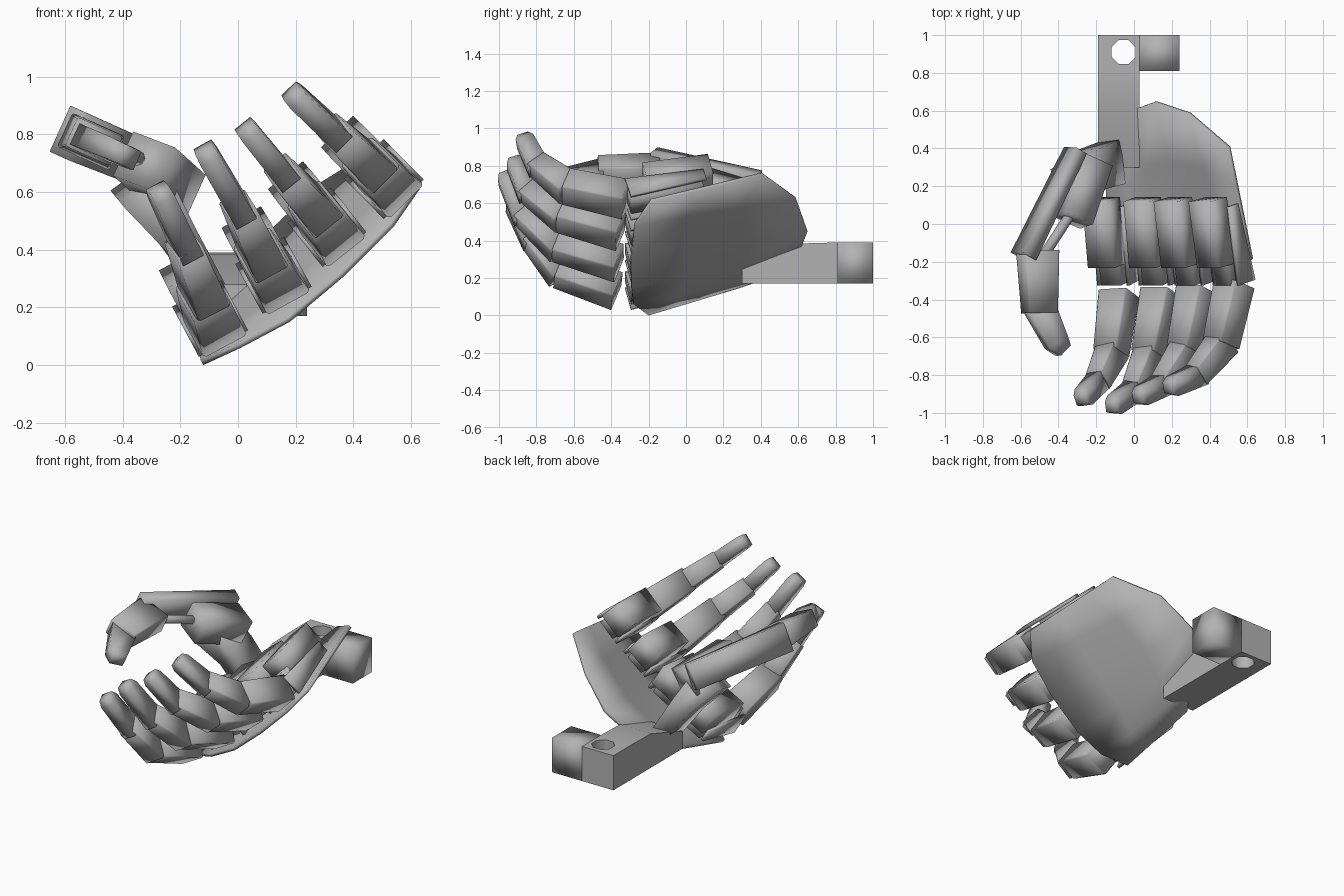
import bpy, bmesh, math
from mathutils import Vector as V

cube = bpy.data.objects.get("Cube")
if cube:
    bpy.data.objects.remove(cube, do_unlink=True)

grey = bpy.data.materials.new("plain_grey")
grey.use_nodes = True
colour = (0.45, 0.45, 0.45, 1)
grey.diffuse_color = colour
grey.node_tree.nodes["Principled BSDF"].inputs["Base Color"].default_value = colour


def finish(name, bm):
    bmesh.ops.recalc_face_normals(bm, faces=bm.faces)
    mesh = bpy.data.meshes.new(name)
    bm.to_mesh(mesh)
    bm.free()
    mesh.materials.append(grey)
    ob = bpy.data.objects.new(name, mesh)
    bpy.context.collection.objects.link(ob)
    bpy.ops.object.select_all(action='DESELECT')
    ob.select_set(True)
    bpy.context.view_layer.objects.active = ob
    bpy.ops.object.shade_smooth()
    return ob


def loft(name, points, sizes, up, cut=0):
    """Box swept along points; each size is (width, height along up); cut trims the corners."""
    bm = bmesh.new()
    rings = []
    pts = [V(p) for p in points]
    for i, p in enumerate(pts):
        d = (pts[min(i + 1, len(pts) - 1)] - pts[max(i - 1, 0)]).normalized()
        side = d.cross(V(up)).normalized()
        top = side.cross(d).normalized()
        w, h = sizes[i][0] / 2, sizes[i][1] / 2
        c = cut * min(w, h) * 2
        corners = []
        for sx, sz in ((1, 1), (-1, 1), (-1, -1), (1, -1)):
            pair = [(sx * w, sz * (h - c)), (sx * (w - c), sz * h)]
            if not cut:
                pair = pair[:1]
            corners += pair if sx * sz > 0 else pair[::-1]
        rings.append([bm.verts.new(p + side * a + top * b) for a, b in corners])
    for r, s in zip(rings, rings[1:]):
        for k in range(len(r)):
            bm.faces.new((r[k], r[k - 1], s[k - 1], s[k]))
    bm.faces.new(rings[0])
    bm.faces.new(rings[-1])
    return finish(name, bm)


def prism(name, outline, z0, z1):
    """Upright prism over an xy outline."""
    bm = bmesh.new()
    face = bm.faces.new([bm.verts.new((x, y, z0)) for x, y in outline])
    out = bmesh.ops.extrude_face_region(bm, geom=[face])
    for v in out["geom"]:
        if isinstance(v, bmesh.types.BMVert):
            v.co.z = z1
    return finish(name, bm)


# Palm: curved sheet between a front edge and a back edge
front = [(-.12, -.2, 0), (.01, -.28, .06), (.18, -.29, .15), (.37, -.29, .31), (.54, -.27, .48), (.63, -.18, .61)]
back = [(-.15, .3, .15), (-.05, .44, .2), (.01, .61, .35), (.12, .65, .45), (.3, .59, .62), (.51, .41, .75)]
bm = bmesh.new()
rows = []
for a, b in zip(front, back):
    rows.append([bm.verts.new(V(a).lerp(V(b), k / 3)) for k in range(4)])
for r, s in zip(rows, rows[1:]):
    for k in range(3):
        bm.faces.new((r[k], r[k + 1], s[k + 1], s[k]))
palm = finish("palm_shell", bm)
shell = palm.modifiers.new("thickness", 'SOLIDIFY')
shell.thickness = 0.02
shell.offset = -1 if palm.data.polygons[0].normal.z < 0 else 1

# Fingers: knuckle, tip path and curl direction for each
fingers = {
    "index": ([(-.08, -.37, .13), (-.12, -.68, .24), (-.19, -.83, .42), (-.28, -.93, .615)], (-.47, 0, .88)),
    "middle": ([(.14, -.36, .28), (.08, -.69, .38), (0, -.88, .55), (-.12, -.97, .755)], (-.48, 0, .87)),
    "ring": ([(.33, -.35, .45), (.27, -.67, .54), (.15, -.85, .67), (.02, -.92, .83)], (-.62, 0, .78)),
    "little": ([(.53, -.32, .62), (.46, -.64, .69), (.33, -.80, .81), (.18, -.87, .95)], (-.7, 0, .71)),
}
for name, (path, curl) in fingers.items():
    p0, p1, p2, p3 = [V(p) for p in path]
    n = V(curl).normalized()
    across = V((0, -1, 0)).cross(n).normalized()
    loft(name + "_lower_segment", [p0, p1], [(.17, .16), (.145, .155)], n, .06)
    loft(name + "_middle_segment", [p1 - (p2 - p1) * .12, p2], [(.125, .16), (.1, .12)], n, .06)
    tip_end = p2.lerp(p3, .85)
    loft(name + "_fingertip", [p2 - (p3 - p2) * .2, tip_end, p3],
         [(.08, .12), (.075, .1), (.07, .06)], n)

    # Palm pad and the knuckle block beneath it
    base = V((p0.x, 0, p0.z))
    loft(name + "_palm_pad", [base + n * .2 + V((0, .13, 0)), base + n * .13 + V((0, -.22, 0))],
         [(.155, .135), (.16, .14)], n)
    loft(name + "_knuckle", [base + n * .11 + V((0, .08, 0)), base + n * .02 + V((0, -.31, 0))],
         [(.12, .12), (.12, .14)], n)
    # Pair of side plates holding the knuckle
    for label, s in (("left", 1), ("right", -1)):
        off = base + across * s * .088
        loft(name + "_side_plate_" + label,
             [off + n * .1 + V((0, .1, 0)), off + V((0, -.31, 0))],
             [(.018, .07), (.018, .13)], n)

# Thumb: curls across the palm
curl = (.91, 0, -.41)
loft("thumb_base_block", [(-.22, .33, .61), (-.325, .02, .705)], [(.17, .17), (.17, .17)], curl)
loft("thumb_outer_plate", [(-.31, .39, .69), (-.585, -.17, .805)], [(.16, .07), (.175, .08)], curl)
loft("thumb_link", [(-.33, .06, .71), (-.5, -.2, .77)], [(.05, .05), (.05, .05)], curl, .3)
loft("thumb_lower_segment", [(-.51, -.14, .775), (-.5, -.47, .775)], [(.13, .2), (.11, .17)], curl, .06)
loft("thumb_tip", [(-.51, -.42, .775), (-.41, -.63, .735), (-.375, -.67, .72)],
     [(.08, .16), (.075, .12), (.07, .08)], curl)
loft("thumb_mount", [(-.34, .2, .63), (-.22, .29, .46), (-.1, .33, .27)],
     [(.2, .19), (.22, .13), (.24, .1)], (.6, 0, .5))

# Wrist arm: sloped side profile pulled across its width
bm = bmesh.new()
profile = [(.3, .17), (1, .17), (1, .39), (.8, .39), (.62, .385), (.3, .28)]
face = bm.faces.new([bm.verts.new((-.19, y, z)) for y, z in profile])
out = bmesh.ops.extrude_face_region(bm, geom=[face])
for v in out["geom"]:
    if isinstance(v, bmesh.types.BMVert):
        v.co.x = .03
arm = finish("wrist_arm", bm)

# Tab on one side of the arm's end
prism("wrist_tab", [(.03, .81), (.24, .81), (.24, 1), (.03, 1)], .17, .39)

# Eight-sided hole through the arm's end
ring = [math.radians(45 * k + 22.5) for k in range(8)]
cutter = prism("hole_cutter", [(-.055 + .068 * math.cos(a), .91 + .068 * math.sin(a)) for a in ring], 0, 1)
cutter.hide_render = True
hole = arm.modifiers.new("hole", 'BOOLEAN')
hole.operation = 'DIFFERENCE'
hole.solver = 'EXACT'
hole.object = cutter
bpy.context.view_layer.objects.active = arm
bpy.ops.object.modifier_apply(modifier="hole")
bpy.data.objects.remove(cutter, do_unlink=True)
arm.select_set(True)
bpy.ops.object.shade_smooth_by_angle(angle=math.radians(50))
